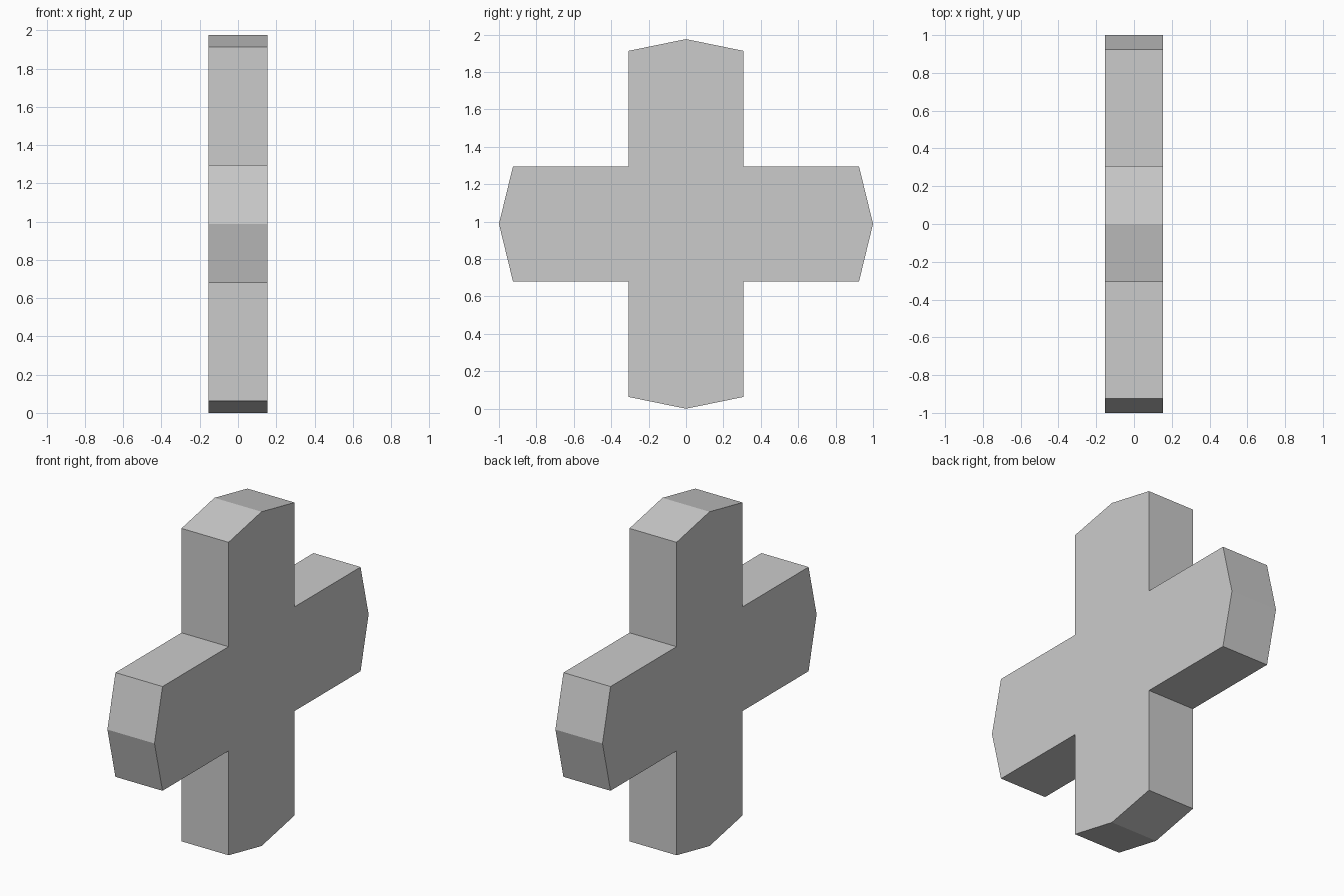
import bpy, bmesh

if "Cube" in bpy.data.objects:
    bpy.data.objects.remove(bpy.data.objects["Cube"])

HALF_THICK = 0.154   # half thickness along x
ARM = 0.308          # half width of every arm
SHOULDER = 0.925     # where each pointed end starts
TIP_Y = 1.0          # tips of the horizontal arms
TIP_Z = 0.988        # tips of the vertical arms
CENTRE_Z = 0.988

# Upper right quarter of the outline, tip to tip, mirrored for the other quarters
quarter = [(TIP_Y, 0), (SHOULDER, ARM), (ARM, ARM), (ARM, SHOULDER), (0, TIP_Z)]
half = quarter + [(-y, z) for y, z in reversed(quarter[:-1])]
outline = half + [(y, -z) for y, z in reversed(half[1:-1])]

# Pointed-arm cross: flat outline face extruded through its thickness
bm = bmesh.new()
face = bm.faces.new([bm.verts.new((-HALF_THICK, y, z + CENTRE_Z)) for y, z in outline])
solid = bmesh.ops.extrude_face_region(bm, geom=[face], use_keep_orig=True)
moved = [v for v in solid["geom"] if isinstance(v, bmesh.types.BMVert)]
bmesh.ops.translate(bm, verts=moved, vec=(2 * HALF_THICK, 0, 0))
bmesh.ops.recalc_face_normals(bm, faces=bm.faces[:])

mesh = bpy.data.meshes.new("pointed_cross")
bm.to_mesh(mesh)
bm.free()
bpy.context.collection.objects.link(bpy.data.objects.new("pointed_cross", mesh))
